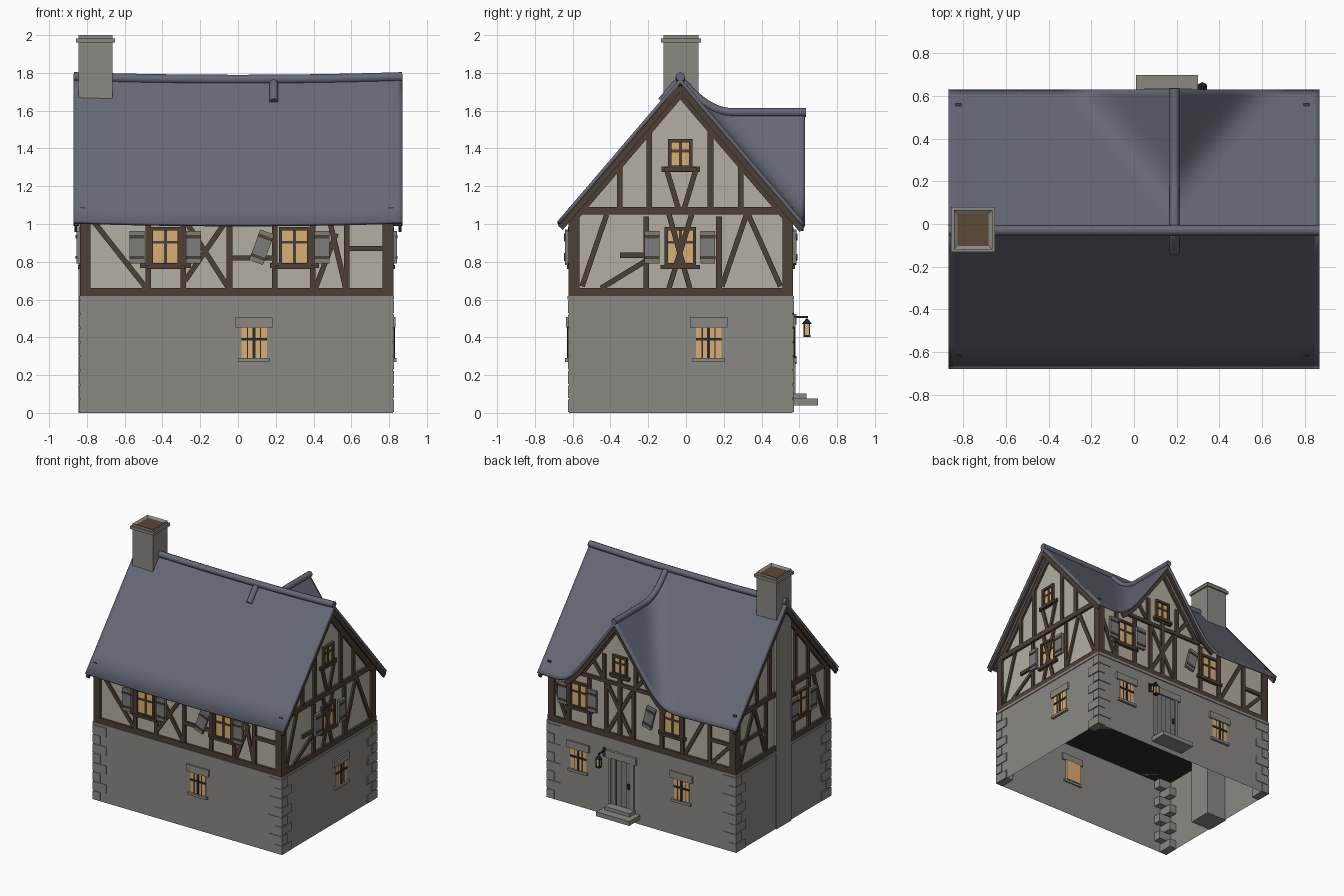
import bpy, bmesh, math
from mathutils import Matrix, Vector

old = bpy.data.objects.get("Cube")
if old:
    bpy.data.objects.remove(old, do_unlink=True)


def material(name, r, g, b):
    m = bpy.data.materials.new(name)
    m.use_nodes = True
    m.diffuse_color = (r, g, b, 1)
    m.node_tree.nodes["Principled BSDF"].inputs["Base Color"].default_value = (r, g, b, 1)
    return m


SLATE = material("blue_slate", .13, .14, .18)
STONE = material("grey_stone", .26, .25, .225)
PLASTER = material("plaster", .46, .43, .355)
TIMBER = material("brown_timber", .075, .05, .035)
GLASS = material("amber_glass", .70, .43, .18)
BOARD = material("weathered_board", .20, .20, .195)
IRON = material("dark_iron", .025, .024, .024)
SOOT = material("soot_brown", .10, .065, .04)

# Each wall: horizontal axis, outward axis, distance of the plaster plane
WALLS = {
    "front": ((1, 0, 0), (0, -1, 0), .605),
    "right": ((0, 1, 0), (1, 0, 0), .805),
    "back": ((1, 0, 0), (0, 1, 0), .55),
    "left": ((0, 1, 0), (-1, 0, 0), .82),
}
STONE_OUT = .015


class Part:
    """Collects boxes into one named mesh object."""

    def __init__(self, name, *mats):
        self.name, self.mats, self.bm = name, mats, bmesh.new()

    def cube(self, matrix, mat=0):
        verts = bmesh.ops.create_cube(self.bm, size=1, matrix=matrix)["verts"]
        faces = {f for v in verts for f in v.link_faces}
        for f in faces:
            f.material_index = mat
        return faces

    def block(self, x0, x1, y0, y1, z0, z1, mat=0):
        mid = Vector((x0 + x1, y0 + y1, z0 + z1)) / 2
        return self.cube(Matrix.Translation(mid) @ Matrix.Diagonal((x1 - x0, y1 - y0, z1 - z0, 1)), mat)

    def box(self, wall, u, z, w, h, d0, d1, angle=0, mat=0):
        a, o, dist = WALLS[wall]
        frame = Matrix([(a[i], float(i == 2), o[i], o[i] * dist) for i in range(3)] + [(0, 0, 0, 1)])
        spot = Matrix.Translation((u, z, (d0 + d1) / 2)) @ Matrix.Rotation(angle, 4, "Z")
        self.cube(frame @ spot @ Matrix.Diagonal((w, h, d1 - d0, 1)), mat)

    def beam(self, wall, u0, z0, u1, z1, w=.03, d0=-.01, d1=.016, mat=0):
        du, dz = u1 - u0, z1 - z0
        self.box(wall, (u0 + u1) / 2, (z0 + z1) / 2, math.hypot(du, dz), w, d0, d1, math.atan2(dz, du), mat)

    def prism(self, points, direction):
        vs = [self.bm.verts.new(p) for p in points]
        face = self.bm.faces.new(vs)
        out = bmesh.ops.extrude_face_region(self.bm, geom=[face])["geom"]
        bmesh.ops.translate(self.bm, vec=direction, verts=[v for v in out if isinstance(v, bmesh.types.BMVert)])

    def done(self, recalc=True):
        if recalc:
            bmesh.ops.recalc_face_normals(self.bm, faces=self.bm.faces)
        mesh = bpy.data.meshes.new(self.name)
        self.bm.to_mesh(mesh)
        self.bm.free()
        for m in self.mats:
            mesh.materials.append(m)
        ob = bpy.data.objects.new(self.name, mesh)
        bpy.context.collection.objects.link(ob)
        return ob


def activate(ob):
    bpy.ops.object.select_all(action="DESELECT")
    ob.select_set(True)
    bpy.context.view_layer.objects.active = ob


# Roof surface: main pitch blended into the swept rear gable
RIDGE_Y, DORMER_X, END_X = -.03, .19, .87


def roof_z(x, y):
    a = 1.775 - 1.17 * abs(y - RIDGE_Y)
    z = a
    if y > RIDGE_Y:
        b = 1.6 - 1.4 * abs(x - DORMER_X)
        k = .15
        z = max(a, b) + max(k - abs(a - b), 0) ** 2 / k / 4
    return z - .014 * (1 - (x / END_X) ** 2)


def span(a, b, n):
    return [a + (b - a) * i / n for i in range(n + 1)]


xs = span(-END_X, DORMER_X, 36) + span(DORMER_X, END_X, 24)[1:]
ys = span(-.68, RIDGE_Y, 6) + span(RIDGE_Y, .63, 26)[1:]
roof = Part("roof", SLATE)
grid = [[roof.bm.verts.new((x, y, roof_z(x, y))) for y in ys] for x in xs]
for c0, c1 in zip(grid, grid[1:]):
    for j in range(len(ys) - 1):
        roof.bm.faces.new((c0[j], c1[j], c1[j + 1], c0[j + 1]))
roof_ob = roof.done(recalc=False)
shell = roof_ob.modifiers.new("thickness", "SOLIDIFY")
shell.thickness, shell.offset, shell.use_even_offset = .02, -1, True
activate(roof_ob)
bpy.ops.object.shade_smooth_by_angle(angle=math.radians(35))


def ridge_roll(name, points, radius):
    cu = bpy.data.curves.new(name, "CURVE")
    cu.dimensions, cu.bevel_depth, cu.bevel_resolution, cu.use_fill_caps = "3D", radius, 2, True
    sp = cu.splines.new("POLY")
    sp.points.add(len(points) - 1)
    for p, co in zip(sp.points, points):
        p.co = (*co, 1)
    cu.materials.append(SLATE)
    ob = bpy.data.objects.new(name, cu)
    bpy.context.collection.objects.link(ob)
    activate(ob)
    bpy.ops.object.convert(target="MESH")
    bpy.ops.object.shade_smooth_by_angle(angle=math.radians(50))


ridge_roll("main_ridge_roll", [(x, RIDGE_Y, roof_z(x, RIDGE_Y) + .004) for x in span(-END_X, END_X, 12)], .025)
ridge_roll("rear_ridge_roll", [(DORMER_X, y, roof_z(DORMER_X, y) + .004) for y in span(-.13, .635, 30)], .023)

# Barge boards under the roof edges
barge = Part("barge_boards", TIMBER)
for side, dist in (("right", .805), ("left", .82)):
    for y0, y1 in ((-.665, RIDGE_Y), (RIDGE_Y, .615)):
        z0, z1 = (roof_z(END_X, RIDGE_Y) - 1.17 * abs(y - RIDGE_Y) - .052 for y in (y0, y1))
        barge.beam(side, y0, z0, y1, z1, .034, .85 - dist, .866 - dist)
edge = span(DORMER_X - .44, DORMER_X, 8) + span(DORMER_X, DORMER_X + .44, 8)[1:]
for x0, x1 in zip(edge, edge[1:]):
    barge.beam("back", x0, roof_z(x0, .62) - .05, x1, roof_z(x1, .62) - .05, .034, .055, .073)
barge.done()

# Plastered upper storey with gables
upper = Part("upper_walls", PLASTER)
upper.prism([(-.82, y, z) for y, z in ((-.605, .6), (-.605, 1.045), (RIDGE_Y, 1.72), (.55, 1.045), (.55, .6))],
            (1.625, 0, 0))
upper.prism([(DORMER_X + x, .1, z) for x, z in ((-.36, 1), (-.36, 1.035), (0, 1.54), (.36, 1.035), (.36, 1))],
            (0, .45, 0))
upper.done()

# Open-bottomed stone storey, floor above it, band and corner stones
stone = Part("stone_walls", STONE, IRON)
faces = stone.block(-.835, .82, -.62, .565, 0, .6)
for f in list(faces):
    if f.calc_center_median().z > .59:
        f.material_index = 1
    elif f.calc_center_median().z < .01:
        stone.bm.faces.remove(f)
stone.done()
band = Part("stone_band", STONE)
band.block(-.842, .827, -.627, .572, .6, .62)
band.done()
quoins = Part("corner_stones", STONE)
ROWS = 8
for sx, cx in ((1, .827), (-1, -.842)):
    for sy, cy in ((1, .571), (-1, -.626)):
        for i in range(ROWS):
            lx, ly = (.12, .065) if i % 2 else (.065, .12)
            z = .6 * i / ROWS
            xr, yr = sorted((cx, cx - sx * lx)), sorted((cy, cy - sy * ly))
            quoins.block(*xr, *yr, z + .004, z + .071)
quoins.done()

# Chimney with stepped cap and sooty flue
chimney = Part("chimney", STONE, SOOT)
chimney.block(-.845, -.665, -.12, .066, 0, 1.965)
chimney.block(-.858, -.652, -.132, .079, 1.96, 1.982)
top = [f for f in chimney.block(-.845, -.665, -.12, .066, 1.98, 2) if f.normal.z > .5 or f.calc_center_median().z > 1.995]
bmesh.ops.inset_region(chimney.bm, faces=top, thickness=.025)
bmesh.ops.translate(chimney.bm, vec=(0, 0, -.012), verts=top[0].verts)
top[0].material_index = 1
chimney.done()


# Timber frame: uprights (u, bottom, top), rails (z, from, to), braces
def frame(wall, posts, rails, braces):
    p = Part(wall + "_timbers", TIMBER)
    for u, z0, z1 in posts:
        p.beam(wall, u, z0, u, z1)
    for z, u0, u1 in rails:
        p.beam(wall, u0, z, u1, z, .028)
    for b in braces:
        p.beam(wall, *b, .028, -.01, .013)
    lo, hi = (-.835, .82) if wall in ("front", "back") else (-.62, .565)
    p.beam(wall, lo, .64, hi, .64, .042, -.01, .017)
    for u in (lo + .028, hi - .028):
        p.beam(wall, u, .62, u, 1.05, .054, -.01, .017)
    if wall in ("left", "right"):
        p.beam(wall, lo, 1.07, hi, 1.07, .04, -.01, .018)
        for s in (lo + .02, hi - .02):
            p.beam(wall, s, 1.69 - 1.17 * abs(s - RIDGE_Y), RIDGE_Y, 1.69, .04)
    p.done()


LOW, TOP = .65, 1.04
frame("front",
      [(u, LOW, TOP) for u in (-.475, -.29, -.045, .195, .395)] + [(.575, LOW, TOP)],
      [(.82, -.045, .195), (.87, .575, .78), (.78, -.52, -.25), (.78, .17, .43)],
      [(-.77, 1.02, -.485, .66), (-.28, 1.02, -.05, .66), (-.06, 1.02, -.28, .7),
       (.48, 1.04, .57, .66), (.52, .95, .41, .66)])
gable_posts = [(-.35, 1.08, 1.32), (-.195, 1.08, 1.5), (.13, 1.08, 1.5), (.29, 1.08, 1.32)]
gable_braces = [(-.42, 1.05, -.55, .67), (-.22, .8, -.45, .66), (.32, 1.05, .19, .67), (.33, 1.05, .5, .67)]
frame("right",
      gable_posts + [(-.21, LOW, TOP), (.175, LOW, TOP)],
      [(.835, -.35, -.21), (1.29, -.13, .075)],
      gable_braces + [(-.09, 1.05, .02, .66), (.03, 1.05, -.09, .66), (-.1, 1.28, -.04, 1.08),
                      (.05, 1.28, -.01, 1.08)])
frame("left",
      gable_posts + [(-.36, LOW, TOP), (-.17, LOW, TOP), (.175, LOW, TOP)],
      [(.78, -.38, -.14), (.84, .18, .5)], gable_braces[:1] + gable_braces[2:])
frame("back",
      [(u, LOW, TOP) for u in (.64, .46, .31, .07, -.18, -.36, -.6)] + [(.19, LOW, 1.12)]
      + [(u, 1.06, 1.27) for u in (.05, .33)],
      [(.78, .43, .67), (.78, -.39, -.15), (.84, -.8, -.6), (1.06, -.17, .55), (1.12, .11, .27)],
      [(.3, 1.04, .08, .66), (.08, 1.04, .3, .66), (-.38, .66, -.58, 1.03), (-.62, .66, -.78, .83),
       (.79, .98, .66, .66), (.19, 1.53, -.15, 1.055), (.19, 1.53, .53, 1.055),
       (.04, 1.08, -.05, 1.2), (.34, 1.08, .43, 1.2)])


# Windows
def window(name, wall, u, z, w, h, stone=False):
    p = Part(name, GLASS, STONE if stone else TIMBER, IRON if stone else TIMBER)
    d = STONE_OUT if stone else 0
    p.box(wall, u, z, w, h, d - .02, d + .005)
    p.box(wall, u, z, .016, h, d, d + .011, mat=2)
    p.box(wall, u, z + h * .12, w, .014, d, d + .011, mat=2)
    if stone:
        p.box(wall, u, z + h / 2 + .027, w + .062, .055, d - .01, d + .014, mat=1)
        p.box(wall, u, z - h / 2 - .008, w + .035, .02, d - .01, d + .02, mat=1)
        for s in (-1, 1):
            p.box(wall, u + s * w / 4, z, .006, h, d, d + .008, mat=2)
    else:
        for s in (-1, 1):
            p.box(wall, u + s * w / 2, z, .018, h + .018, -.01, .02, mat=1)
            p.box(wall, u, z + s * h / 2, w + .018, .018, -.01, .02, mat=1)
        p.box(wall, u, z - h / 2 - .012, w + .06, .02, -.01, .026, mat=1)
    p.done()


for label, wall, u in (("front", "front", .085), ("side", "right", .12), ("rear_a", "back", .55), ("rear_b", "back", -.36)):
    window(label + "_ground_window", wall, u, .37, .135, .165, True)
for label, wall, u in (("front_a", "front", -.385), ("front_b", "front", .3), ("right", "right", -.03),
                       ("left", "left", -.265), ("rear_a", "back", .55), ("rear_b", "back", -.27)):
    window(label + "_upper_window", wall, u, .88, .15, .19)
window("right_gable_window", "right", RIDGE_Y, 1.37, .11, .14)
window("rear_gable_window", "back", DORMER_X, 1.21, .11, .14)

# Strapped shutters: wall, position, tilt
shutters = Part("shutters", BOARD, TIMBER)
for wall, u, tilt in (("front", -.535, 0), ("front", -.235, 0), ("front", .125, -.35), ("front", .445, 0),
                      ("right", -.18, 0), ("right", .115, 0), ("left", -.385, 0), ("left", -.15, 0),
                      ("back", .68, 0), ("back", .42, 0), ("back", -.08, .25)):
    shutters.box(wall, u, .877, .078, .172, .016, .036, tilt)
    for s in (-.055, .055):
        shutters.box(wall, u - s * math.sin(tilt), .877 + s * math.cos(tilt), .08, .017, .03, .04, tilt, 1)
shutters.done()

# Rear door, surround and steps
door = Part("door", BOARD, STONE, IRON)
door.box("back", .17, .285, .18, .37, 0, .022)
for s in (-.045, 0, .045):
    door.box("back", .17 + s, .285, .004, .36, .02, .0235, mat=2)
for s in (-.1, .1):
    door.box("back", .17 + s, .285, .024, .37, 0, .03, mat=1)
door.box("back", .17, .495, .27, .055, 0, .034, mat=1)
door.box("back", .1, .28, .014, .04, .02, .036, mat=2)
door.done()
steps = Part("steps", STONE)
steps.block(.01, .3, .56, .7, .04, .075)
steps.block(.05, .27, .56, .637, .075, .102)
steps.done()

# Hanging lantern beside the door
lamp = Part("lantern", IRON, GLASS)
LX, LY = .32, .64
lamp.block(LX - .005, LX + .005, .56, LY + .005, .503, .512)
lamp.block(LX - .012, LX + .012, .56, .573, .46, .53)
lamp.block(LX - .003, LX + .003, LY - .003, LY + .003, .48, .51)
lamp.block(LX - .012, LX + .012, LY - .012, LY + .012, .41, .47, 1)
lamp.block(LX - .018, LX + .018, LY - .018, LY + .018, .402, .412)
for sx in (-.014, .014):
    for sy in (-.014, .014):
        lamp.block(LX + sx - .003, LX + sx + .003, LY + sy - .003, LY + sy + .003, .41, .475)
bmesh.ops.create_cone(lamp.bm, cap_ends=True, segments=6, radius1=.026, radius2=.006, depth=.025,
                      matrix=Matrix.Translation((LX, LY, .484)))
lamp.done()
